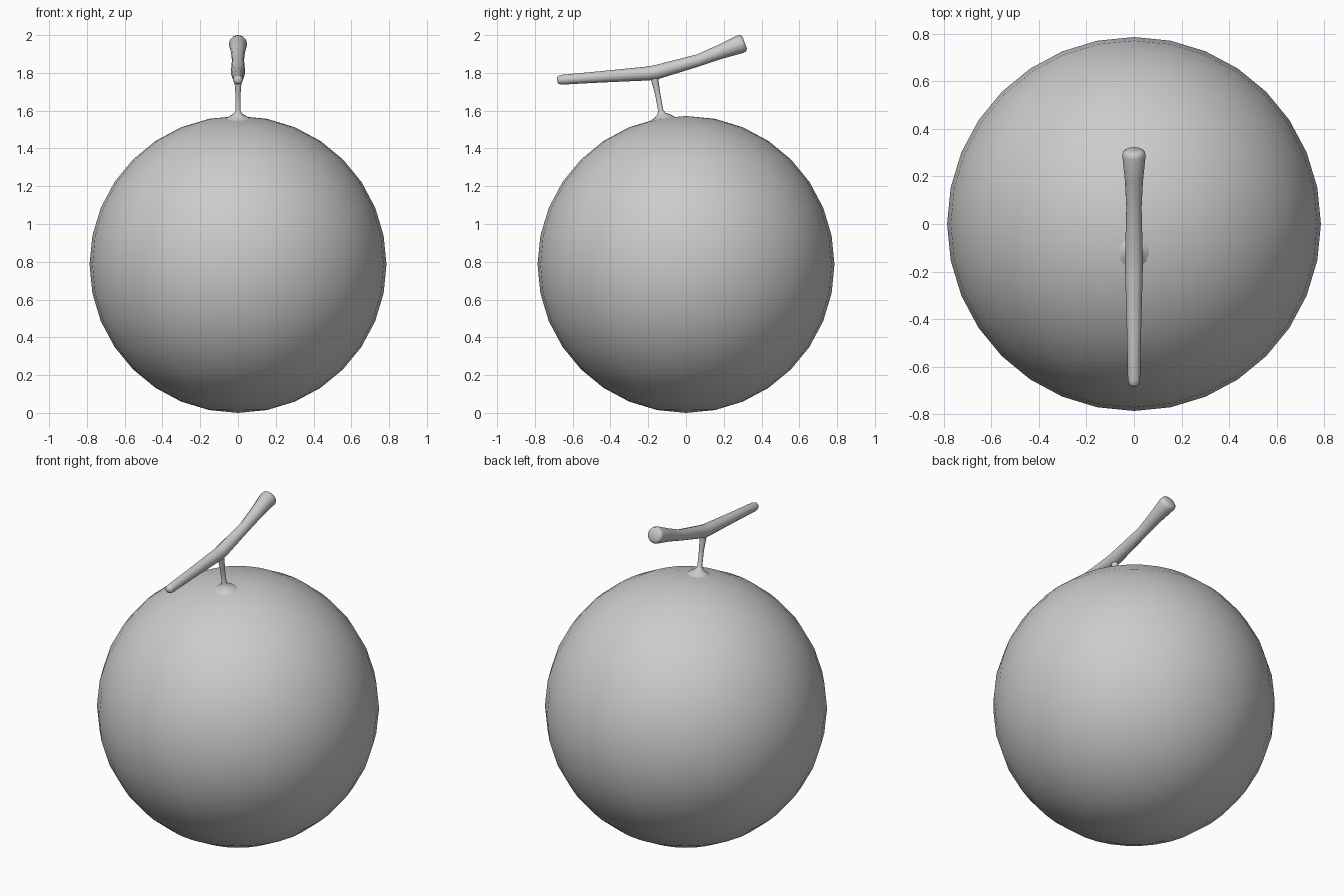
import bpy, bmesh, math
from mathutils import Vector

if "Cube" in bpy.data.objects:
    bpy.data.objects.remove(bpy.data.objects["Cube"])

grey = bpy.data.materials.new("plain_grey")
grey.diffuse_color = (0.6, 0.6, 0.6, 1)
grey.use_nodes = True
grey.node_tree.nodes["Principled BSDF"].inputs["Base Color"].default_value = grey.diffuse_color
R = 0.786


def finish(name, bm, angle):
    bmesh.ops.recalc_face_normals(bm, faces=bm.faces)
    mesh = bpy.data.meshes.new(name)
    bm.to_mesh(mesh)
    bm.free()
    mesh.materials.append(grey)
    obj = bpy.data.objects.new(name, mesh)
    bpy.context.collection.objects.link(obj)
    bpy.ops.object.select_all(action='DESELECT')
    obj.select_set(True)
    bpy.context.view_layer.objects.active = obj
    bpy.ops.object.shade_smooth_by_angle(angle=math.radians(angle))
    return obj


def tube(name, rings, sides):
    """Loft round rings (y, z, radius) square to a path in the x = 0 plane."""
    bm = bmesh.new()
    pts = [Vector((0, y, z)) for y, z, r in rings]
    loops = []
    for i, p in enumerate(pts):
        t = (pts[min(i + 1, len(pts) - 1)] - pts[max(i - 1, 0)]).normalized()
        side = Vector((1, 0, 0))
        up = side.cross(t)
        loop = []
        for k in range(sides):
            a = math.tau * k / sides
            loop.append(bm.verts.new(p + rings[i][2] * (side * math.cos(a) + up * math.sin(a))))
        loops.append(loop)
    for a, b in zip(loops, loops[1:]):
        for k in range(sides):
            n = (k + 1) % sides
            bm.faces.new((a[k], a[n], b[n], b[k]))
    bm.faces.new(loops[0])
    bm.faces.new(loops[-1])
    return finish(name, bm, 50)


# Round fruit body
bm = bmesh.new()
bmesh.ops.create_uvsphere(bm, u_segments=32, v_segments=16, radius=R)
bmesh.ops.translate(bm, verts=bm.verts, vec=(0, 0, R))
finish("fruit_body", bm, 60)

# Thin stalk flaring out where it meets the body
tube("stalk", [(-0.122, 1.545, 0.085), (-0.125, 1.567, 0.05), (-0.13, 1.582, 0.024),
               (-0.134, 1.6, 0.014), (-0.15, 1.69, 0.014),
               (-0.165, 1.76, 0.019), (-0.168, 1.79, 0.022)], 12)

# Bent twig carried on the stalk, with rounded ends
tube("twig", [(-0.682, 1.762, 0.014), (-0.674, 1.763, 0.022), (-0.655, 1.764, 0.026),
              (-0.45, 1.779, 0.03), (-0.2, 1.797, 0.037), (-0.16, 1.803, 0.038),
              (0.07, 1.868, 0.032), (0.18, 1.911, 0.038), (0.288, 1.952, 0.049),
              (0.303, 1.957, 0.046), (0.311, 1.96, 0.034)], 12)
